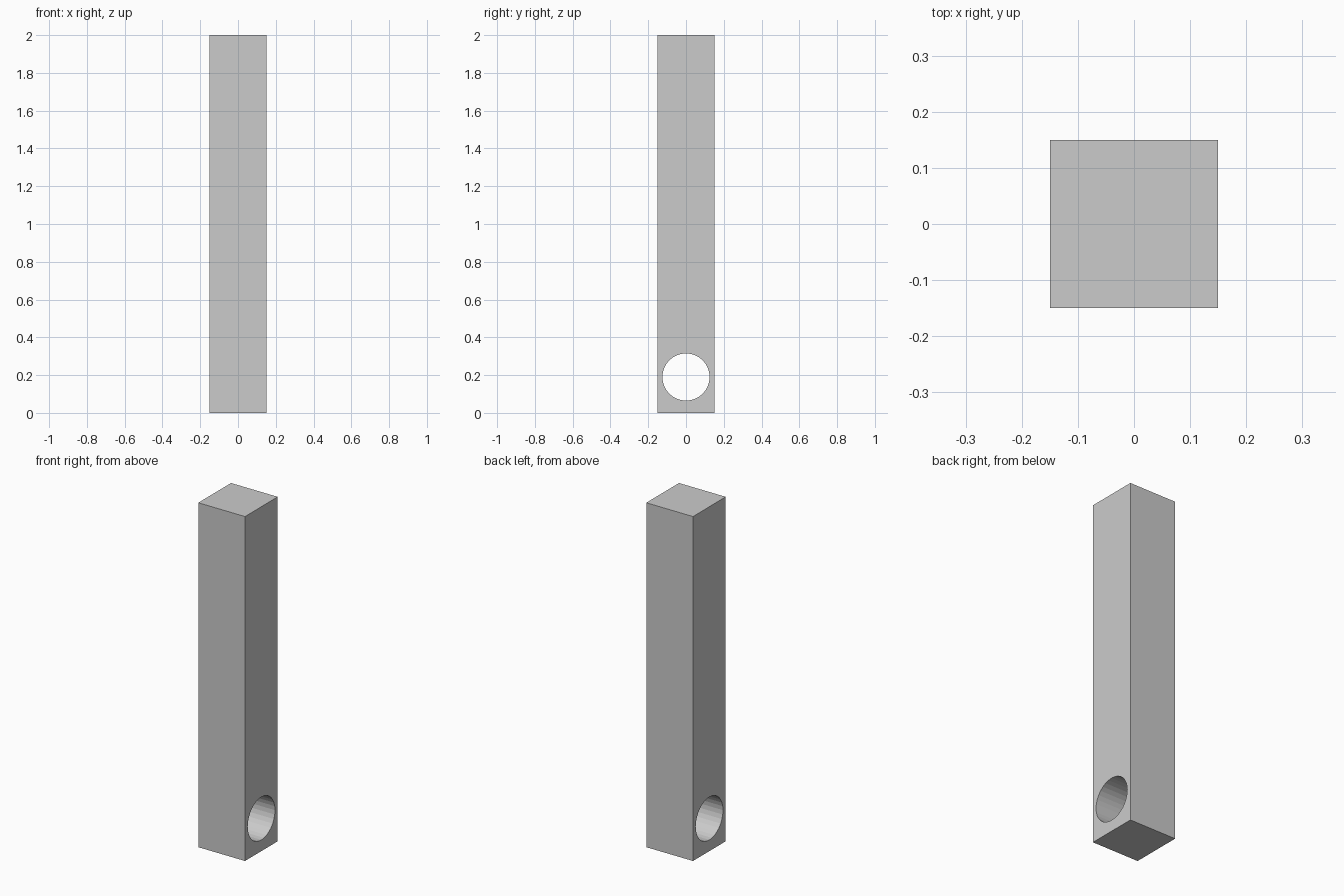
import bpy
from math import pi

if "Cube" in bpy.data.objects:
    bpy.data.objects.remove(bpy.data.objects["Cube"])

WIDTH, HEIGHT = 0.3, 2.0
HOLE_RADIUS, HOLE_Z = 0.125, 0.19

# Square bar standing on the ground
bpy.ops.mesh.primitive_cube_add(size=1, location=(0, 0, HEIGHT / 2))
bar = bpy.context.object
bar.name = "bar"
bar.scale = (WIDTH, WIDTH, HEIGHT)
bpy.ops.object.transform_apply(location=True, rotation=False, scale=True)

# Cutter for the round hole running through along x
bpy.ops.mesh.primitive_cylinder_add(vertices=32, radius=HOLE_RADIUS, depth=WIDTH * 2,
                                    location=(0, 0, HOLE_Z), rotation=(0, pi / 2, 0))
cutter = bpy.context.object
cutter.name = "hole_cutter"
cutter.hide_render = True

# Cut the hole, then discard the cutter
cut = bar.modifiers.new("hole", 'BOOLEAN')
cut.operation = 'DIFFERENCE'
cut.solver = 'EXACT'
cut.object = cutter
bpy.context.view_layer.objects.active = bar
bpy.ops.object.modifier_apply(modifier=cut.name)
bpy.data.objects.remove(cutter, do_unlink=True)
